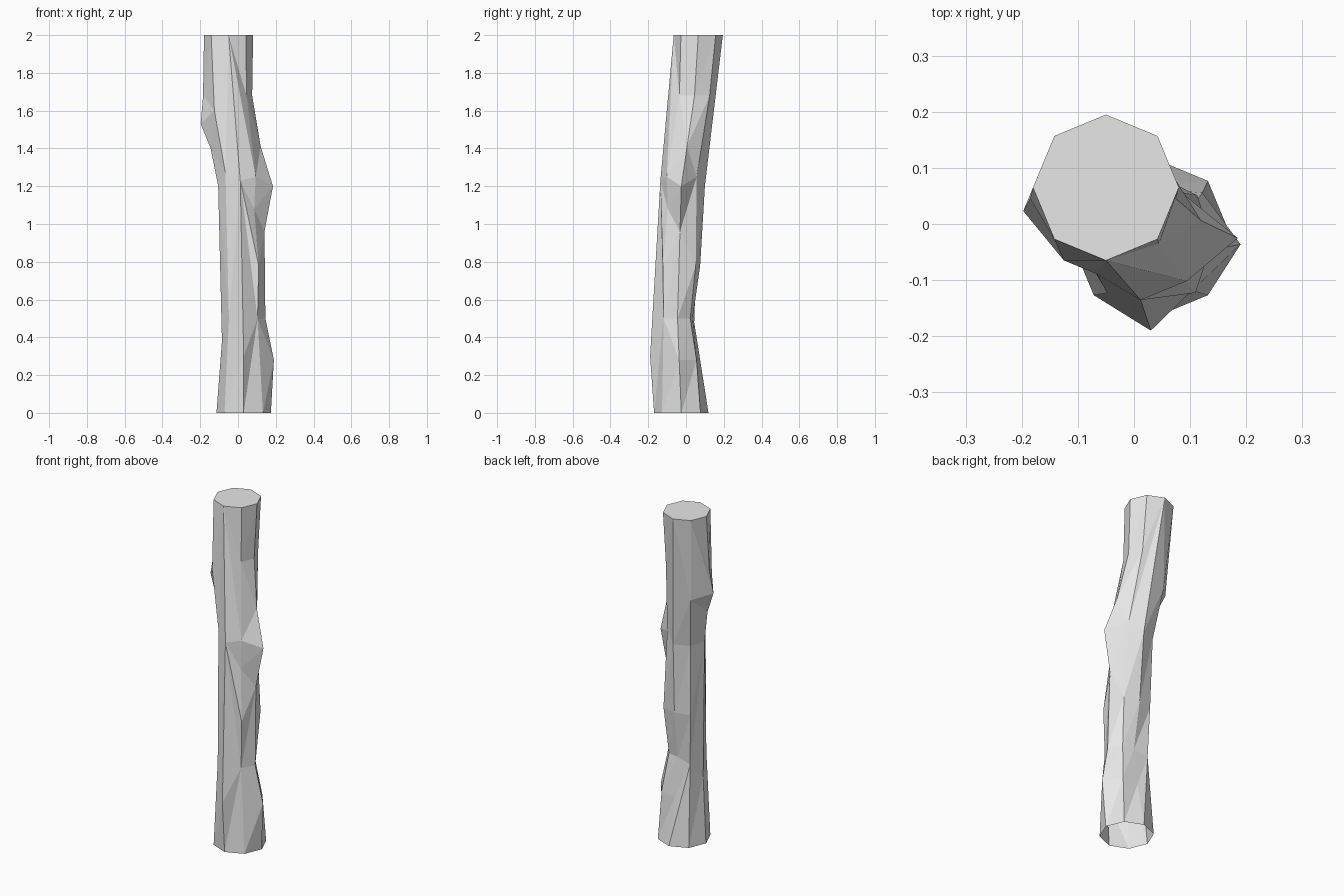
import bpy, bmesh
from math import cos, sin, tau
from mathutils import Vector

HEIGHT = 2
TOP_RADIUS = .13
BASE_RADIUS = .144

# Centre line of the leaning trunk, from top to base
SPINE = [Vector(p) for p in (
    (-.05, .065, HEIGHT), (-.035, .045, 1.68), (.015, -.025, 1.2),
    (.03, -.045, .5), (.03, -.025, 0))]

# Knots and dents along each ridge, as (height, distance from the centre line)
RIDGES = {
    "left": [(1.68, .11), (1.41, .127), (1.2, .17), (.96, .12), (.5, .115), (.28, .16)],
    "back_left": [(1.68, .113), (1.25, .105), (.78, .125), (.5, .095), (.28, .13)],
    "back": [(1.2, .125), (.78, .112), (.5, .08), (.27, .1)],
    "back_right": [(1.5, .133), (1.2, .127), (.78, .128), (.48, .124)],
    "right": [(1.68, .15), (1.53, .178), (1.4, .139), (1.2, .12), (.38, .115)],
    "front_right": [(1.6, .139), (1.27, .105), (.5, .11)],
    "front": [(1.23, .115), (.3, .153)],
    "front_left": [(1.68, .113), (1.25, .119), (1.08, .096), (.78, .121), (.5, .104)],
}


def spine_at(z):
    """Point on the centre line at a given height."""
    for upper, lower in zip(SPINE, SPINE[1:]):
        if z >= lower.z:
            return upper.lerp(lower, (upper.z - z) / (upper.z - lower.z))


def make_ridge(bm, angle, bumps):
    """Vertices of one ridge, from the top rim down to the base rim."""
    outward = Vector((cos(angle), sin(angle), 0))
    profile = [(HEIGHT, TOP_RADIUS), *bumps, (0, BASE_RADIUS)]
    return [bm.verts.new(spine_at(z) + outward * radius) for z, radius in profile]


def stitch(bm, a, b):
    """Fill the strip between two neighbouring ridges with triangles."""
    i = j = 0
    while i < len(a) - 1 or j < len(b) - 1:
        step_a = j == len(b) - 1 or (
            i < len(a) - 1 and a[i + 1].co.z >= b[j + 1].co.z)
        if step_a:
            bm.faces.new((a[i], a[i + 1], b[j]))
            i += 1
        else:
            bm.faces.new((a[i], b[j + 1], b[j]))
            j += 1


if "Cube" in bpy.data.objects:
    bpy.data.objects.remove(bpy.data.objects["Cube"], do_unlink=True)

# Trunk wall, open at the base, with a flat cap on top
bm = bmesh.new()
ridges = [make_ridge(bm, tau * k / len(RIDGES), bumps)
          for k, bumps in enumerate(RIDGES.values())]
for ridge, neighbour in zip(ridges, ridges[1:] + ridges[:1]):
    stitch(bm, ridge, neighbour)
bm.faces.new([ridge[0] for ridge in ridges])
bmesh.ops.recalc_face_normals(bm, faces=bm.faces)

mesh = bpy.data.meshes.new("trunk")
bm.to_mesh(mesh)
bm.free()
trunk = bpy.data.objects.new("trunk", mesh)
bpy.context.collection.objects.link(trunk)

# Plain grey material
grey = bpy.data.materials.new("light_grey")
grey.use_nodes = True
colour = (.8, .8, .8, 1)
grey.diffuse_color = colour
grey.node_tree.nodes["Principled BSDF"].inputs["Base Color"].default_value = colour
mesh.materials.append(grey)
